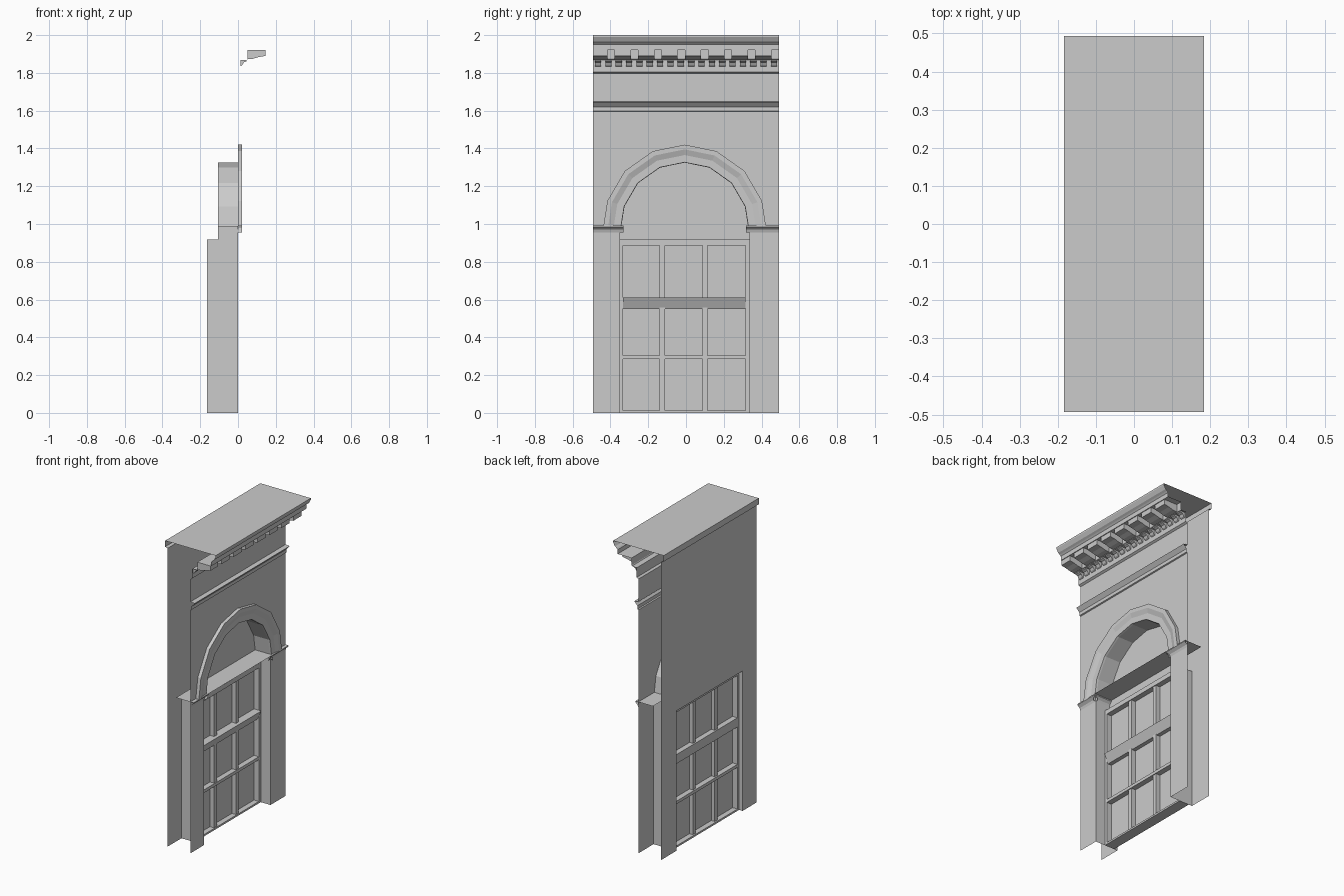
import bpy
from math import sin, cos, radians

if "Cube" in bpy.data.objects:
    bpy.data.objects.remove(bpy.data.objects["Cube"])

W = 0.493                 # half width of the wall module
JL, JR = -0.35, 0.336     # door jamb positions in y
CY, CZ = -0.007, 0.99     # arch centre


def mesh(name, verts, faces):
    me = bpy.data.meshes.new(name)
    me.from_pydata(verts, [], faces)
    me.validate()
    ob = bpy.data.objects.new(name, me)
    bpy.context.collection.objects.link(ob)
    return ob


def loft(name, rows):
    """Quad strips between successive rows of points."""
    n = len(rows[0])
    faces = [(i * n + j, i * n + j + 1, (i + 1) * n + j + 1, (i + 1) * n + j)
             for i in range(len(rows) - 1) for j in range(n - 1)]
    return mesh(name, [p for r in rows for p in r], faces)


def sweep(name, profile, y0=-W, y1=W):
    """Open (x, z) profile run along y, ends left open."""
    return loft(name, [[(x, y1, z) for x, z in profile], [(x, y0, z) for x, z in profile]])


def prisms(name, profile, spans):
    """Closed (x, z) outline repeated as capped blocks over y spans."""
    verts, faces, n = [], [], len(profile)
    for y0, y1 in spans:
        b = len(verts)
        verts += [(x, y, z) for y in (y0, y1) for x, z in profile]
        faces += [tuple(range(b, b + n)), tuple(range(b + 2 * n - 1, b + n - 1, -1))]
        faces += [(b + (i + 1) % n, b + i, b + n + i, b + n + (i + 1) % n) for i in range(n)]
    return mesh(name, verts, faces)


def panel(name, x, outline):
    return mesh(name, [(x, y, z) for y, z in outline], [tuple(range(len(outline)))])


def rect(x0, x1, z0, z1):
    return [(x0, z0), (x1, z0), (x1, z1), (x0, z1)]


def arch(r):
    half = [0, 18, 42.5, 67, 90]
    angles = [180 - a for a in half] + half[-2::-1]
    return [(CY + r * cos(radians(a)), CZ + r * sin(radians(a))) for a in angles]


# Front wall with arched opening
inner = arch(0.335)
panel("front_wall", 0, [(-W, 0), (JL, 0), (JL, 0.985)] + inner +
      [(JR, 0.985), (JR, 0), (W, 0), (W, 1.595), (-W, 1.595)])

# Back wall with rectangular opening
panel("back_wall", -0.165, [(-W, 0), (-W, 1.955), (W, 1.955), (W, 0), (JR, 0),
                            (JR, 0.917), (JL, 0.917), (JL, 0)])

# Jambs, soffit and arch reveal
for name, y in (("left_jamb", JL), ("right_jamb", JR)):
    mesh(name, [(x, y, z) for x, z in [(-0.165, 0), (0, 0), (0, 0.99), (-0.105, 0.99),
                                       (-0.105, 0.917), (-0.165, 0.917)]], [tuple(range(6))])
sweep("door_soffit", [(-0.165, 0.917), (-0.105, 0.917)], JL, JR)
loft("arch_reveal", [[(x, y, z) for y, z in inner] for x in (-0.105, 0)])

# Panel filling the arch
panel("tympanum", -0.105, [(JL, 0.917), (JL, 0.985)] + inner + [(JR, 0.985), (JR, 0.917)])

# Raised moulding round the arch
loft("archivolt", [[(x, y, z) for y, z in arch(r)] for r, x in
                   ((0.335, 0), (0.337, 0.012), (0.375, 0.012), (0.405, 0.022), (0.43, 0.022), (0.43, 0))])

# Impost moulding with returns and ledge
cavetto = [(0, 0.955), (0.005, 0.97), (0.022, 0.985), (0.022, 0.992)]
sweep("impost_left", cavetto, -W, JL + 0.018)
sweep("impost_right", cavetto, JR - 0.018, W)
for name, y, s in (("impost_return_left", JL, 1), ("impost_return_right", JR, -1)):
    loft(name, [[(x, y + s * d * 0.8, z) for d, z in cavetto] for x in (-0.105, 0.02)])
sweep("impost_ledge", [(0.022, 0.992), (-0.105, 0.992)])

# Window frame and glazing bars
XB, XF = -0.14, -0.07
prisms("frame_sides", rect(XB, XF, 0, 0.917), [(JL, -0.333), (0.316, JR)])
prisms("mullions", rect(XB + 0.01, XF - 0.005, 0.012, 0.887), [(-0.14, -0.112), (0.087, 0.113)])
for name, z0, z1, lean in (("frame_bottom", 0, 0.012, 0), ("lower_rail", 0.285, 0.305, 0),
                           ("middle_rail", 0.55, 0.61, 0.018), ("frame_top", 0.887, 0.917, 0)):
    prisms(name, [(XB, z0), (XF - lean * 0.5, z0), (XF + lean, z1), (XB, z1)], [(-0.333, 0.316)])
panel("glass", -0.105, [(-0.333, 0.01), (0.316, 0.01), (0.316, 0.89), (-0.333, 0.89)])

# String course, frieze, cornice and roof in one profile
sweep("entablature", [(0, 1.595), (0.008, 1.598), (0.008, 1.62), (0.03, 1.645), (0, 1.648),
                      (0, 1.797), (0.013, 1.805), (0.013, 1.868), (0.047, 1.87), (0.05, 1.875),
                      (0.05, 1.922), (0.15, 1.922), (0.15, 1.95), (0.158, 1.958), (0.17, 1.966),
                      (0.183, 1.99), (0.183, 2.0), (-0.183, 2.0), (-0.183, 1.96), (-0.165, 1.955)])

# Dentils
pitch = 2 * W / 18
prisms("dentils", [(0.013, 1.835), (0.022, 1.84), (0.03, 1.855), (0.045, 1.862), (0.045, 1.869), (0.013, 1.868)],
       [(-W + (i + 0.2) * pitch, -W + (i + 0.8) * pitch) for i in range(18)])

# Modillion brackets, the first one cut by the edge
prisms("modillions", [(0.05, 1.872), (0.08, 1.875), (0.11, 1.884), (0.145, 1.89), (0.145, 1.922), (0.05, 1.922)],
       [(max(-W, -0.459 + i * 0.124 - 0.043), -0.459 + i * 0.124 + 0.043) for i in range(8)])
